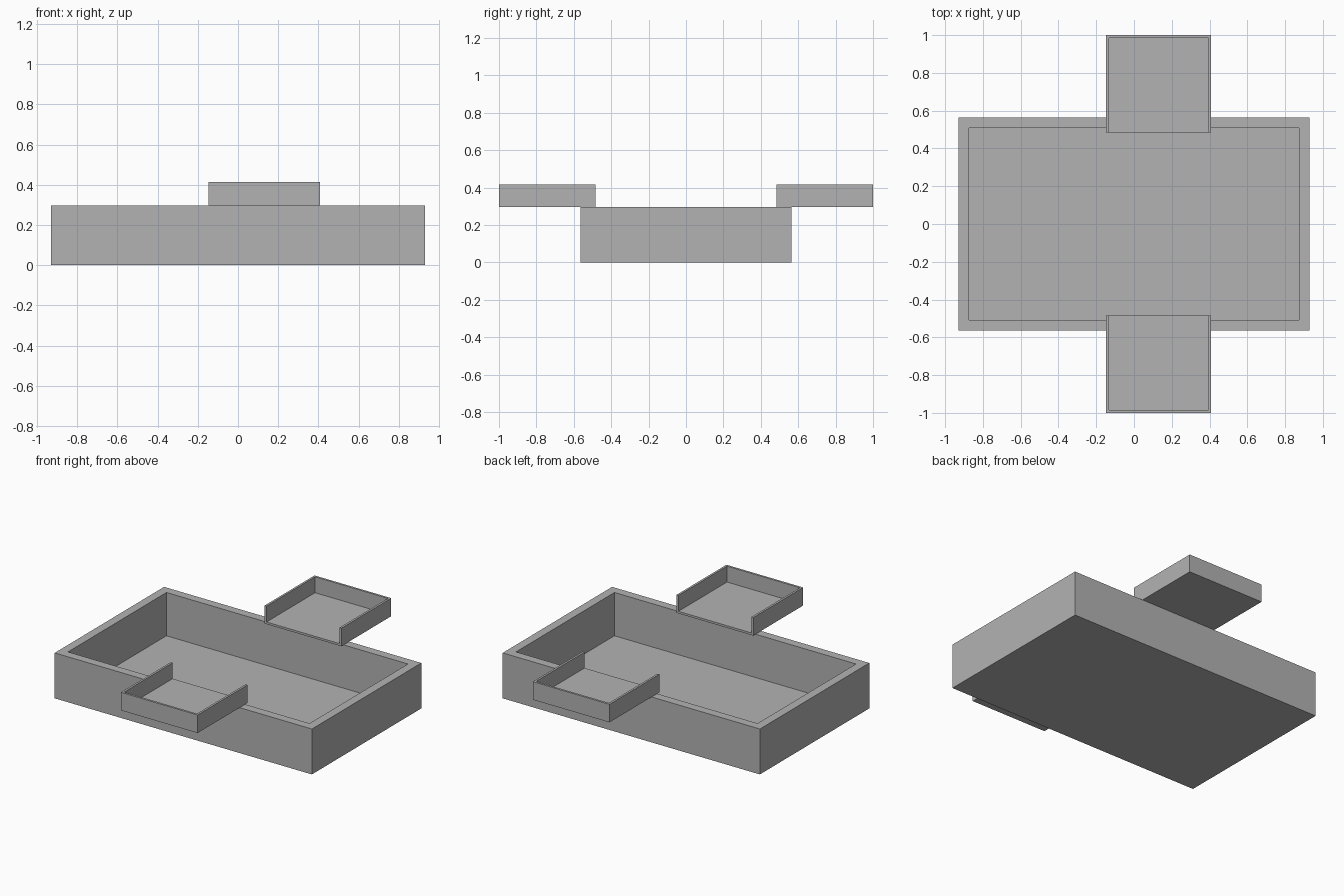
import bpy
import bmesh

cube = bpy.data.objects.get("Cube")
if cube:
    bpy.data.objects.remove(cube, do_unlink=True)

grey = bpy.data.materials.new("plain_grey")
grey.use_nodes = True
colour = (0.45, 0.45, 0.45, 1)
grey.diffuse_color = colour
grey.node_tree.nodes["Principled BSDF"].inputs["Base Color"].default_value = colour

RIM_Z = 0.297      # top of the basin wall
INNER_Y = 0.485    # inner edge of the basin's long walls
FLOOR = 0.014      # floor and thin wall thickness


def finish(name, bm):
    bmesh.ops.recalc_face_normals(bm, faces=bm.faces)
    mesh = bpy.data.meshes.new(name)
    bm.to_mesh(mesh)
    bm.free()
    mesh.materials.append(grey)
    obj = bpy.data.objects.new(name, mesh)
    bpy.context.collection.objects.link(obj)
    return obj


def extrude_outline(name, points, z0, z1):
    """Raise a flat outline into a solid."""
    bm = bmesh.new()
    face = bm.faces.new([bm.verts.new((x, y, z0)) for x, y in points])
    raised = bmesh.ops.extrude_face_region(bm, geom=[face], use_keep_orig=True)
    for v in raised["geom"]:
        if isinstance(v, bmesh.types.BMVert):
            v.co.z = z1
    return finish(name, bm)


# Basin: a block with an inset top pushed down to the floor
bm = bmesh.new()
bmesh.ops.create_cube(bm, size=1)
for v in bm.verts:
    v.co.x *= 1.86
    v.co.y *= 1.13
    v.co.z = (v.co.z + 0.5) * RIM_Z
top = max(bm.faces, key=lambda f: f.calc_center_median().z)
bmesh.ops.inset_region(bm, faces=[top], thickness=0.08)
well = bmesh.ops.extrude_face_region(bm, geom=[top])
for v in well["geom"]:
    if isinstance(v, bmesh.types.BMVert):
        v.co.z = FLOOR
bmesh.ops.delete(bm, geom=[top], context='FACES') if top.is_valid else None
finish("basin", bm)

# Side trays: a thin floor and a three-sided wall, open towards the basin
x0, x1 = -0.147, 0.408
for name, s in (("front", -1), ("back", 1)):
    near, far = s * INNER_Y, s * 1.0
    inner_far = far - s * FLOOR
    extrude_outline(name + "_tray_floor",
                    [(x0, near), (x1, near), (x1, far), (x0, far)],
                    RIM_Z, RIM_Z + FLOOR)
    extrude_outline(name + "_tray_wall",
                    [(x0, near), (x0, far), (x1, far), (x1, near),
                     (x1 - FLOOR, near), (x1 - FLOOR, inner_far),
                     (x0 + FLOOR, inner_far), (x0 + FLOOR, near)],
                    RIM_Z, 0.415)
